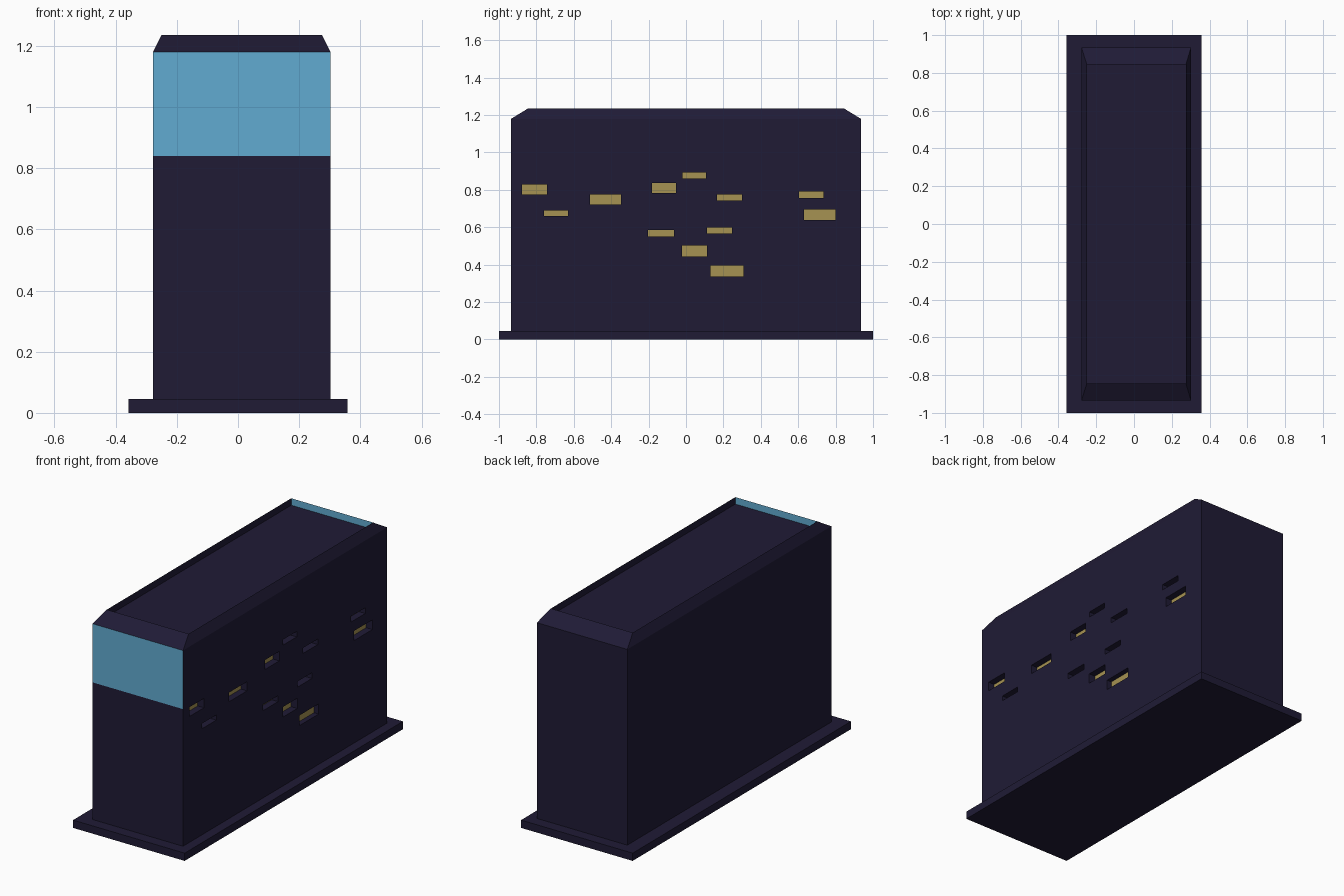
import bpy, bmesh

if "Cube" in bpy.data.objects:
    bpy.data.objects.remove(bpy.data.objects["Cube"])


def material(name, rgb):
    m = bpy.data.materials.new(name)
    m.diffuse_color = (*rgb, 1)
    m.use_nodes = True
    m.node_tree.nodes["Principled BSDF"].inputs["Base Color"].default_value = m.diffuse_color
    return m


WALL = material("dark_wall", (0.014, 0.011, 0.036))
SCREEN = material("blue_screen", (0.12, 0.41, 0.64))
GLOW = material("window_glow", (0.38, 0.29, 0.085))


def make_object(name, bm, mats):
    bmesh.ops.recalc_face_normals(bm, faces=bm.faces)
    mesh = bpy.data.meshes.new(name)
    bm.to_mesh(mesh)
    bm.free()
    for m in mats:
        mesh.materials.append(m)
    ob = bpy.data.objects.new(name, mesh)
    bpy.context.collection.objects.link(ob)
    return ob


def loft(bm, rings, paint=None):
    """Stack rectangles (x0, x1, y, z); side 0 is the front, 2 the back."""
    loops = [[bm.verts.new(p) for p in ((x0, -y, z), (x1, -y, z), (x1, y, z), (x0, y, z))]
             for x0, x1, y, z in rings]
    bm.faces.new(loops[0][::-1])
    bm.faces.new(loops[-1])
    for level, (a, b) in enumerate(zip(loops, loops[1:])):
        for i in range(4):
            j = (i + 1) % 4
            f = bm.faces.new((a[i], a[j], b[j], b[i]))
            f.material_index = (paint or {}).get((level, i), 0)


# Base slab
bm = bmesh.new()
loft(bm, [(-0.358, 0.358, 1.0, 0.0), (-0.358, 0.358, 1.0, 0.045)])
make_object("base_slab", bm, [WALL])

# Tower body: straight walls, sloped rim, sunken roof; blue screen on the front
bm = bmesh.new()
X0, X1, Y = -0.278, 0.302, 0.935
loft(bm, [(X0, X1, Y, 0.03), (X0, X1, Y, 0.84), (X0, X1, Y, 1.18),
          (-0.25, 0.275, 0.845, 1.235), (-0.25, 0.275, 0.845, 1.195)],
     {(1, 0): 1, (3, 0): 1, (3, 2): 1})
body = make_object("tower_body", bm, [WALL, SCREEN, GLOW])

# Recessed windows on the right wall: y0, y1, z0, z1, depth
windows = [
    (-0.877, -0.743, 0.775, 0.829, 0.04), (-0.76, -0.63, 0.66, 0.69, 0.04),
    (-0.513, -0.348, 0.722, 0.775, 0.04), (-0.182, -0.053, 0.783, 0.838, 0.04),
    (-0.02, 0.107, 0.861, 0.893, 0.04), (0.166, 0.30, 0.743, 0.775, 0.1),
    (0.604, 0.735, 0.757, 0.79, 0.04), (0.63, 0.80, 0.639, 0.695, 0.04),
    (-0.203, -0.064, 0.551, 0.586, 0.04), (0.112, 0.246, 0.567, 0.60, 0.1),
    (-0.021, 0.112, 0.444, 0.503, 0.04), (0.131, 0.307, 0.337, 0.396, 0.03),
]
bm = bmesh.new()
for y0, y1, z0, z1, d in windows:
    verts = bmesh.ops.create_cube(bm, size=1)["verts"]
    for v in verts:
        v.co = (X1 - d if v.co.x < 0 else X1 + 0.05,
                y0 if v.co.y < 0 else y1,
                z0 if v.co.z < 0 else z1)
    for f in {f for v in verts for f in v.link_faces}:
        if all(v.co.x < X1 for v in f.verts):
            f.material_index = 2
cutter = make_object("window_cutter", bm, [WALL, SCREEN, GLOW])
cutter.hide_render = True
cutter.hide_set(True)

cut = body.modifiers.new("windows", "BOOLEAN")
cut.operation = "DIFFERENCE"
cut.solver = "EXACT"
cut.material_mode = "TRANSFER"
cut.object = cutter
